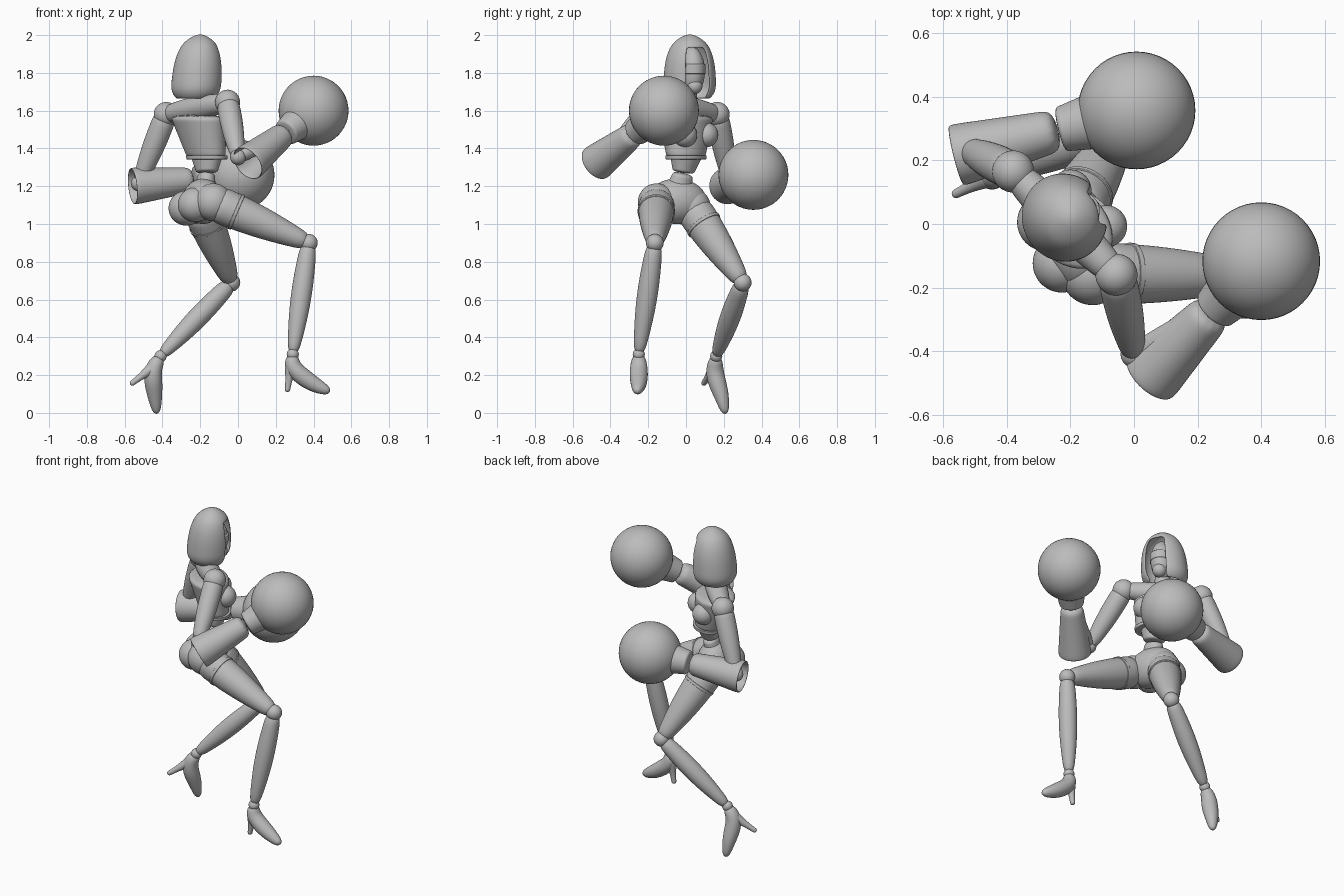
import bpy, bmesh, math
from mathutils import Vector

if "Cube" in bpy.data.objects:
    bpy.data.objects.remove(bpy.data.objects["Cube"], do_unlink=True)

grey = bpy.data.materials.new("plain_grey")
grey.use_nodes = True
shade = (0.5, 0.5, 0.5, 1)
grey.diffuse_color = shade
grey.node_tree.nodes["Principled BSDF"].inputs["Base Color"].default_value = shade

up = Vector((0, 0, 1))


def finish(name, bm, wall=0, rounded=True):
    bmesh.ops.recalc_face_normals(bm, faces=bm.faces)
    mesh = bpy.data.meshes.new(name)
    bm.to_mesh(mesh)
    bm.free()
    mesh.materials.append(grey)
    mesh.shade_smooth()
    obj = bpy.data.objects.new(name, mesh)
    bpy.context.collection.objects.link(obj)
    if wall:
        solid = obj.modifiers.new("wall", "SOLIDIFY")
        solid.thickness = wall
    if rounded:
        obj.modifiers.new("rounding", "SUBSURF").levels = 2
    return obj


def loft(name, centres, radii, wide=(0, 1, 0), flat=1, sides=12, wall=0, level=False, gap=None):
    """Skin ellipses along a path; a walled loft stays open at its start."""
    bm = bmesh.new()
    loops = []
    for i, (centre, radius) in enumerate(zip(centres, radii)):
        before, after = centres[max(i - 1, 0)], centres[min(i + 1, len(centres) - 1)]
        along = up if level else (after - before).normalized()
        across = Vector(wide)
        across = (across - along * across.dot(along)).normalized()
        deep = along.cross(across) * flat
        loop = []
        for k in range(sides):
            angle = math.tau * k / sides
            offset = across * math.cos(angle) + deep * math.sin(angle)
            loop.append(bm.verts.new(centre + offset * radius * 1.04))
        loops.append(loop)
    for low, high in zip(loops, loops[1:]):
        for k in range(sides):
            following = (k + 1) % sides
            bm.faces.new((low[k], low[following], high[following], high[k]))
    bm.faces.new(loops[-1])
    if not wall:
        bm.faces.new(loops[0][::-1])
    if gap:
        hole = [face for face in bm.faces if gap(face.calc_center_median())]
        bmesh.ops.delete(bm, geom=hole, context="FACES")
    return finish(name, bm, wall)


def limb(name, start, end, first, last, bulge=0, **options):
    """Tapered limb whose radius swells by bulge half way along."""
    steps = [i / 6 for i in range(7)]
    radii = [first + (last - first) * f + bulge * math.sin(math.pi * f) for f in steps]
    return loft(name, [start.lerp(end, f) for f in steps], radii, **options)


def ball(name, centre, radius, stretch=(1, 1, 1), direction=None):
    bm = bmesh.new()
    bmesh.ops.create_uvsphere(bm, u_segments=48, v_segments=24, radius=radius)
    obj = finish(name, bm, rounded=False)
    obj.location, obj.scale = centre, stretch
    if direction:
        obj.rotation_euler.z = math.atan2(direction.y, direction.x)
    return obj


# Hood: a domed shell, open towards the facing direction
facing = Vector((0.93, 0.37, 0))
sideways = up.cross(facing)
hood_base = Vector((-0.225, 0.02, 1.66))
hood_top = Vector((-0.2, 0.02, 2.005))
levels = [i / 10 for i in range(11)]


def hood_radius(f):
    return 0.135 * min(1, 0.75 + 2 * f) * math.sqrt(1.02 - f ** 3.5)


def face_gap(point):
    height = (point.z - hood_base.z) / (hood_top.z - hood_base.z)
    outward = point - hood_base.lerp(hood_top, height)
    return height < 0.8 and outward.normalized().dot(facing) > 0.84


loft("hood", [hood_base.lerp(hood_top, f) for f in levels], [hood_radius(f) for f in levels],
     wide=sideways, flat=0.95, sides=24, wall=0.014, level=True, gap=face_gap)

# Head inside the hood, with a mask
head = Vector((-0.195, 0.03, 1.81))
throat = Vector((-0.215, 0, 1.58))
ball("face", head, 0.085, (1, 0.8, 1.5), facing)
ball("chin", head + facing * 0.04 - up * 0.08, 0.042, direction=facing)
limb("mask", head - up * 0.02, head + up * 0.04, 0.072, 0.072, wide=sideways, flat=1.25)
limb("neck", throat, head, 0.05, 0.04)

# Joints
shoulders = {"right": Vector((-0.055, -0.16, 1.645)), "left": Vector((-0.38, 0.165, 1.58))}
elbows = {"right": Vector((0, -0.41, 1.355)), "left": Vector((-0.525, 0.235, 1.215))}
cuffs = {"right": Vector((0.05, -0.48, 1.32)), "left": Vector((-0.56, 0.215, 1.2))}
fists = {"right": Vector((0.4, -0.117, 1.6)), "left": Vector((0.008, 0.357, 1.26))}
hips = {"right": Vector((-0.13, -0.155, 1.115)), "left": Vector((-0.2, 0.03, 1.09))}
knees = {"right": Vector((0.375, -0.165, 0.9)), "left": Vector((-0.035, 0.3, 0.69))}
ankles = {"right": Vector((0.29, -0.25, 0.31)), "left": Vector((-0.41, 0.16, 0.3))}

# Chest, turned towards the diagonal
chest_side = Vector((-0.7, 0.7, 0))
chest_front = chest_side.cross(up)
ribs = Vector((-0.165, 0, 1.34))
navel = Vector((-0.165, -0.015, 1.27))
limb("chest", ribs, throat, 0.115, 0.17, wide=chest_side, flat=0.72, level=True)
limb("shoulder_yoke", shoulders["right"], shoulders["left"], 0.045, 0.045, 0.02, wide=up)
limb("jacket_hem", ribs, ribs + up * 0.025, 0.122, 0.125, wide=chest_side, flat=0.76, level=True)
for side, sign in (("left", 1), ("right", -1)):
    bust = ribs.lerp(throat, 0.55) + chest_front * 0.07 + chest_side * 0.08 * sign
    ball(side + "_bust", bust, 0.066)

# Waist and seat
seat = Vector((-0.185, -0.05, 1.12))
limb("upper_waist", ribs + up * 0.03, navel, 0.095, 0.06, wide=chest_side, flat=0.85)
limb("lower_waist", navel, seat, 0.055, 0.12, -0.015, wide=(-0.3, 1, 0), flat=0.8)
ball("pelvis", seat, 0.12, (0.9, 1.35, 1), Vector((1, 0.25, 0)))
for side, hip in hips.items():
    ball(side + "_buttock", hip.lerp(seat, 0.3) + Vector((-0.08, 0, -0.015)), 0.092)

# Legs
for side, hip in hips.items():
    knee, ankle = knees[side], ankles[side]
    limb(side + "_thigh", hip, knee, 0.1, 0.042, 0.013)
    ball(side + "_hip", hip, 0.1)
    limb(side + "_shorts_edge", hip.lerp(knee, 0.22), hip.lerp(knee, 0.26), 0.1, 0.098)
    ball(side + "_knee", knee, 0.047)
    limb(side + "_shin", knee, ankle, 0.042, 0.028, 0.02)
    ball(side + "_ankle", ankle, 0.032)

# High heeled shoes: instep, arch and toe measured from the ankle
shoes = {"right": ((-0.01, 0, -0.06), (0.05, 0, -0.12), (0.13, 0, -0.17), (0.2, -0.01, -0.2)),
         "left": ((-0.04, -0.01, -0.06), (-0.04, 0, -0.13), (-0.03, 0.03, -0.21), (-0.02, 0.05, -0.31))}
heel_tips = {"right": Vector((-0.03, 0, -0.2)), "left": Vector((-0.16, -0.07, -0.15))}
for side, steps in shoes.items():
    ankle = ankles[side]
    path = [ankle] + [ankle + Vector(step) for step in steps]
    loft(side + "_shoe", path, (0.033, 0.046, 0.05, 0.04, 0.02))
    limb(side + "_heel", path[1], ankle + heel_tips[side], 0.035, 0.014, -0.005)

# Arms with open cuffs and round gloves
for side, shoulder in shoulders.items():
    elbow, cuff, fist = elbows[side], cuffs[side], fists[side]
    wrist = cuff.lerp(fist, 0.57)
    ball(side + "_shoulder", shoulder, 0.066)
    limb(side + "_upper_arm", shoulder, elbow, 0.06, 0.036, 0.01)
    ball(side + "_elbow", elbow, 0.042)
    limb(side + "_forearm", elbow, wrist, 0.035, 0.045)
    limb(side + "_sleeve", cuff, wrist, 0.1, 0.065, wall=0.012)
    limb(side + "_glove_flare", wrist, cuff.lerp(fist, 0.75), 0.07, 0.088)
    ball(side + "_glove", fist, 0.185)
